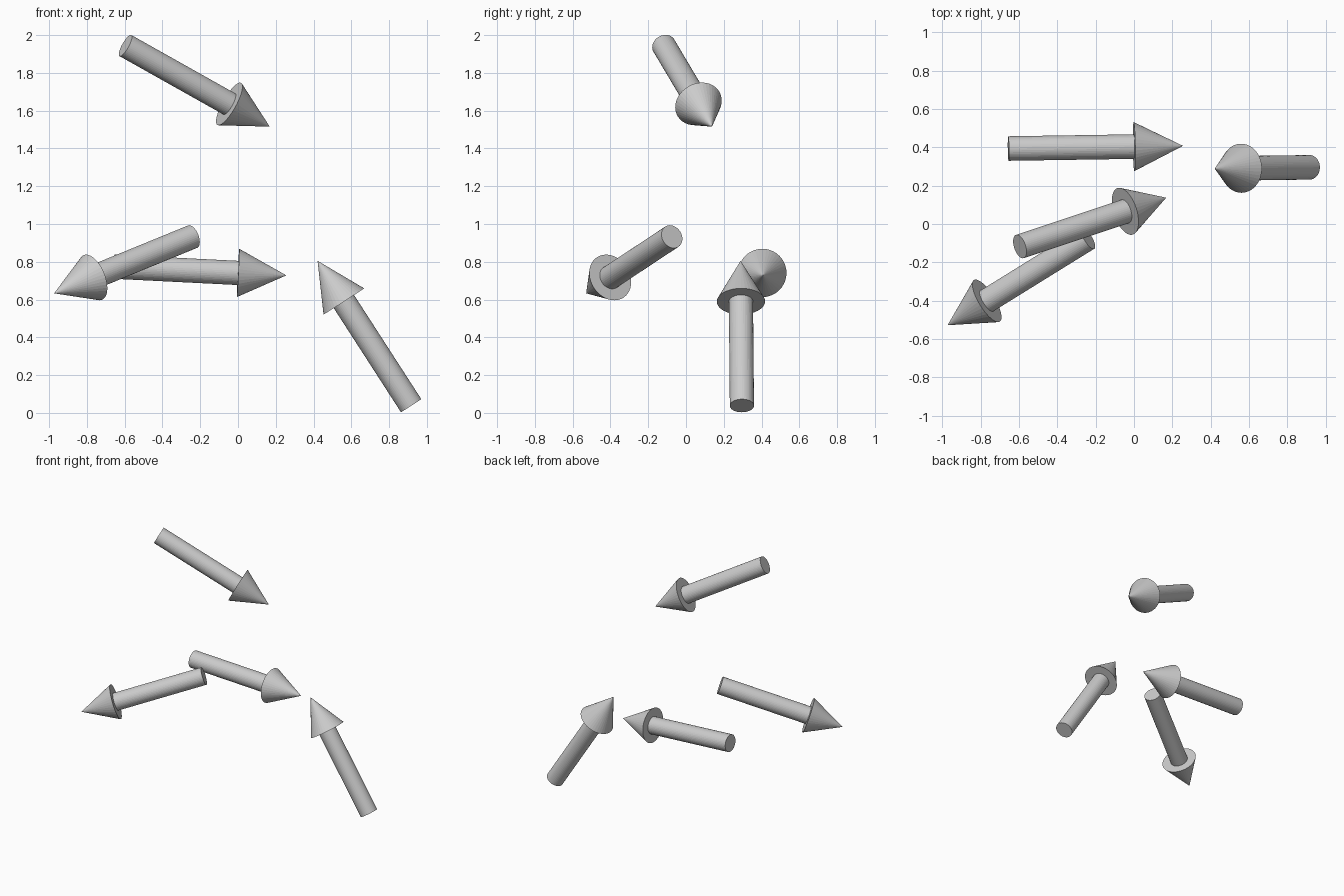
import bpy, bmesh
from mathutils import Vector, Matrix

if "Cube" in bpy.data.objects:
    bpy.data.objects.remove(bpy.data.objects["Cube"])

LENGTH = 0.913       # full arrow length
HEAD = 0.256         # cone length
SHAFT_R = 0.064
HEAD_R = 0.128
SIDES = 40


def cone_part(name, bottom, top, r1, r2):
    """Closed cylinder or cone running from bottom to top."""
    axis = top - bottom
    bm = bmesh.new()
    bmesh.ops.create_cone(bm, cap_ends=True, segments=SIDES, radius1=r1,
                          radius2=r2, depth=axis.length)
    mesh = bpy.data.meshes.new(name)
    bm.to_mesh(mesh)
    bm.free()
    obj = bpy.data.objects.new(name, mesh)
    bpy.context.collection.objects.link(obj)
    turn = axis.to_track_quat('Z', 'Y').to_matrix().to_4x4()
    obj.matrix_world = Matrix.Translation((bottom + top) / 2) @ turn


def arrow(name, tail, tip):
    """Shaft plus pointed head, fixed length measured between tail and tip."""
    tail, tip = Vector(tail), Vector(tip)
    d = (tip - tail).normalized()
    mid = (tail + tip) / 2
    tail, tip = mid - d * LENGTH / 2, mid + d * LENGTH / 2
    neck = tip - d * HEAD
    cone_part(name + "_shaft", tail, neck, SHAFT_R, SHAFT_R)
    cone_part(name + "_head", neck, tip, HEAD_R, 0)


# Four arrows: tail centre, tip
arrow("upper_arrow", (-0.595, -0.117, 1.944), (0.167, 0.137, 1.516))
arrow("back_arrow", (-0.656, 0.394, 0.774), (0.256, 0.408, 0.728))
arrow("left_arrow", (-0.238, -0.073, 0.934), (-0.976, -0.53, 0.632))
arrow("right_arrow", (0.918, 0.296, 0.036), (0.42, 0.289, 0.807))
